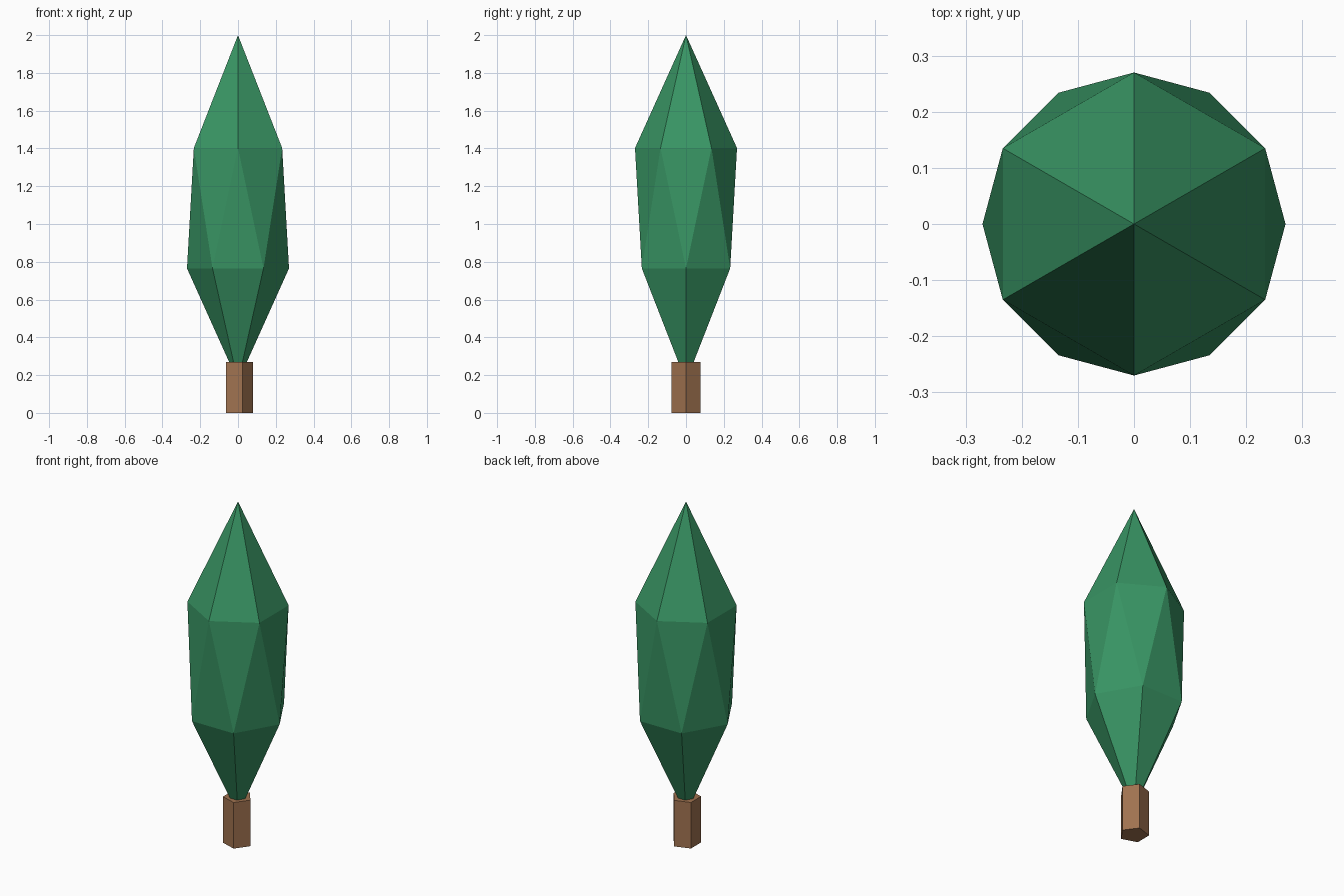
import bpy, bmesh
from math import cos, sin, radians

if "Cube" in bpy.data.objects:
    bpy.data.objects.remove(bpy.data.objects["Cube"])


def material(name, color):
    m = bpy.data.materials.new(name)
    m.diffuse_color = color
    m.use_nodes = True
    m.node_tree.nodes["Principled BSDF"].inputs["Base Color"].default_value = m.diffuse_color
    return m


def make_object(name, bm, mat):
    bmesh.ops.recalc_face_normals(bm, faces=bm.faces[:])
    mesh = bpy.data.meshes.new(name)
    bm.to_mesh(mesh)
    bm.free()
    mesh.materials.append(mat)
    obj = bpy.data.objects.new(name, mesh)
    bpy.context.collection.objects.link(obj)
    return obj


def ring(bm, sides, radius, z, start=0):
    angles = [radians(start + 360 * i / sides) for i in range(sides)]
    return [bm.verts.new((radius * cos(a), radius * sin(a), z)) for a in angles]


green = material("leaf_green", (0.04, 0.30, 0.127, 1))
brown = material("bark_brown", (0.35, 0.17, 0.08, 1))

# Trunk: five-sided closed prism
bm = bmesh.new()
low, high = ring(bm, 5, 0.08, 0), ring(bm, 5, 0.08, 0.27)
bm.faces.new(low)
bm.faces.new(high)
for i in range(5):
    j = (i + 1) % 5
    bm.faces.new((low[i], low[j], high[j], high[i]))
make_object("trunk", bm, brown)

# Foliage: two six-sided rings twisted by half a step, with pointed ends
bm = bmesh.new()
low, high = ring(bm, 6, 0.27, 0.765), ring(bm, 6, 0.27, 1.402, 30)
bottom = bm.verts.new((0, 0, 0.165))
top = bm.verts.new((0, 0, 2))
for i in range(6):
    j = (i + 1) % 6
    bm.faces.new((bottom, low[j], low[i]))
    bm.faces.new((low[i], low[j], high[i]))
    bm.faces.new((low[j], high[j], high[i]))
    bm.faces.new((high[i], high[j], top))
make_object("foliage", bm, green)
